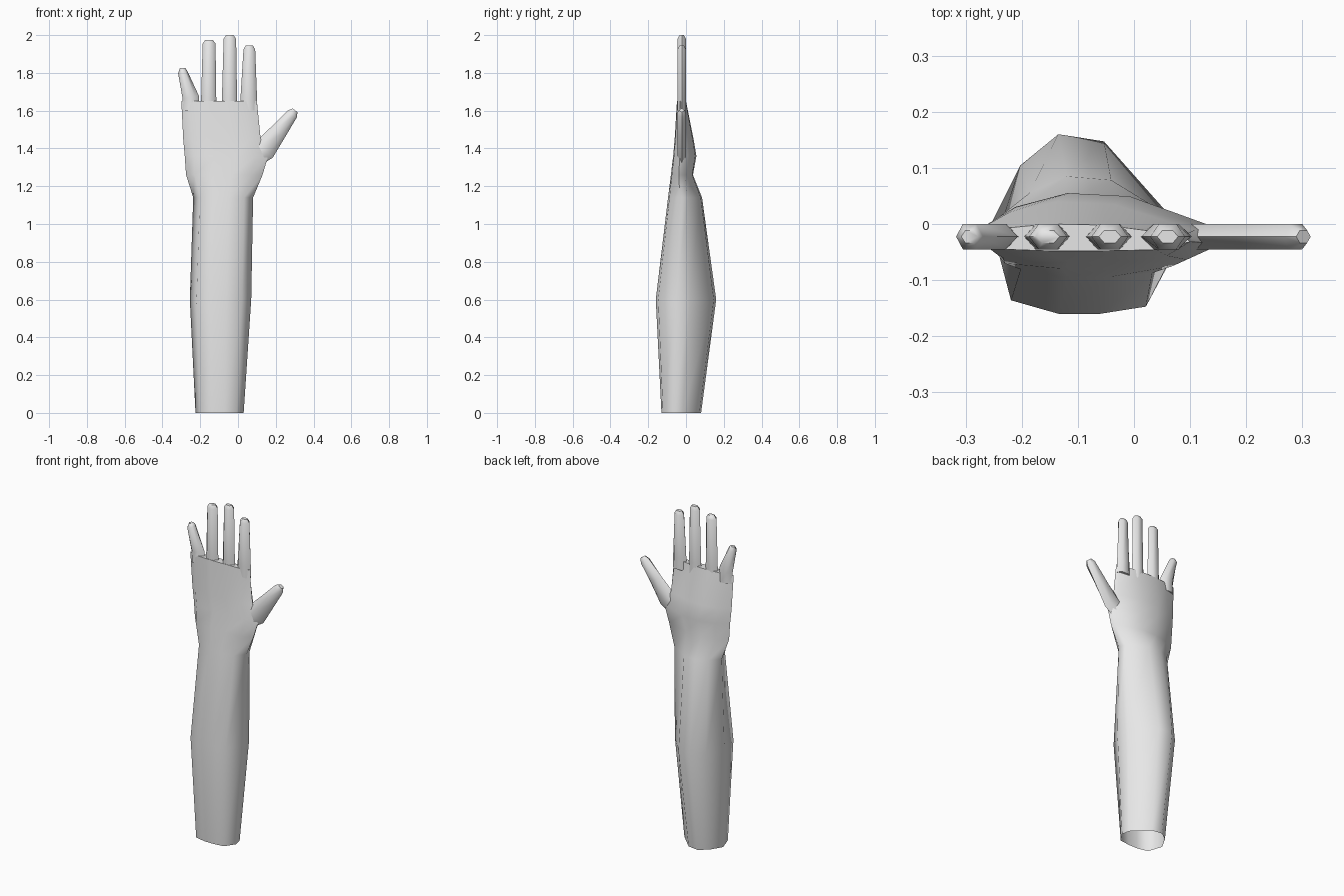
import bpy
import bmesh
import math
from mathutils import Vector

cube = bpy.data.objects.get("Cube")
if cube:
    bpy.data.objects.remove(cube)

skin = bpy.data.materials.new("light grey")
skin.use_nodes = True
GREY = (0.8, 0.8, 0.8, 1)
skin.diffuse_color = GREY
skin.node_tree.nodes["Principled BSDF"].inputs["Base Color"].default_value = GREY


def loft(name, rings, cap_start, angle):
    """Skin a list of equal-length point rings and close the far end."""
    bm = bmesh.new()
    loops = [[bm.verts.new(p) for p in ring] for ring in rings]
    n = len(loops[0])
    for a, b in zip(loops, loops[1:]):
        for i in range(n):
            j = (i + 1) % n
            bm.faces.new((a[i], a[j], b[j], b[i]))
    bm.faces.new(loops[-1])
    if cap_start:
        bm.faces.new(loops[0][::-1])
    bmesh.ops.recalc_face_normals(bm, faces=bm.faces[:])
    mesh = bpy.data.meshes.new(name)
    bm.to_mesh(mesh)
    bm.free()
    mesh.materials.append(skin)
    obj = bpy.data.objects.new(name, mesh)
    bpy.context.collection.objects.link(obj)
    bpy.ops.object.select_all(action='DESELECT')
    obj.select_set(True)
    bpy.context.view_layer.objects.active = obj
    bpy.ops.object.shade_smooth_by_angle(angle=math.radians(angle))
    return obj


# Forearm and palm: one cross-section, fitted to a box at each height
SECTION = [(0, 0), (.11, -.85), (.37, -1), (.6, -1), (.85, -.92), (1, -.35),
           (.97, .12), (.62, .92), (.37, 1), (.16, .65)]


def arm_ring(z, left, right, front, back, edge):
    ring = []
    for u, v in SECTION:
        depth = back - edge if v > 0 else edge - front
        ring.append((left + u * (right - left), edge + v * depth, z))
    return ring


# height, x range, y range, y of the side edges
stations = [
    (0, -.225, .03, -.13, .08, -.03),
    (.6, -.255, .07, -.16, .16, 0),
    (1.14, -.237, .08, -.095, .085, 0),
    (1.26, -.275, .13, -.08, .037, -.015),
    (1.36, -.282, .16, -.068, .055, -.015),
    (1.45, -.29, .12, -.06, .04, -.018),
    (1.65, -.3, .1, -.048, 0, -.023),
]
loft("forearm_and_palm", [arm_ring(*s) for s in stations], False, 60)


# Fingers: six-sided tubes along a path in the plane of the hand
def digit(name, path, thickness=.0225):
    rings = []
    for i, (x, z, half) in enumerate(path):
        before, after = path[max(i - 1, 0)], path[min(i + 1, len(path) - 1)]
        along = Vector((after[0] - before[0], 0, after[1] - before[1])).normalized()
        side = Vector((along.z, 0, -along.x))
        deep = thickness * (.5 if i == len(path) - 1 else 1)
        centre = Vector((x, -.0225, z))
        rings.append([centre + side * half * u + Vector((0, deep * v, 0))
                      for u, v in ((-1, 0), (-.5, -1), (.5, -1),
                                   (1, 0), (.5, 1), (-.5, 1))])
    loft(name, rings, True, 60)


def straight_finger(name, base_x, tip_x, top, base_half, tip_half):
    digit(name, [(base_x, 1.6, base_half), (base_x, 1.67, base_half * .95),
                 (tip_x, top - .02, tip_half), (tip_x, top, tip_half * .6)])


straight_finger("index_finger", .057, .06, 1.945, .046, .031)
straight_finger("middle_finger", -.045, -.043, 2, .042, .033)
straight_finger("ring_finger", -.155, -.153, 1.975, .042, .034)
straight_finger("little_finger", -.25, -.293, 1.825, .046, .025)

digit("thumb", [(.06, 1.33, .05), (.14, 1.395, .062), (.215, 1.49, .045),
                (.288, 1.583, .03), (.302, 1.602, .016)])
